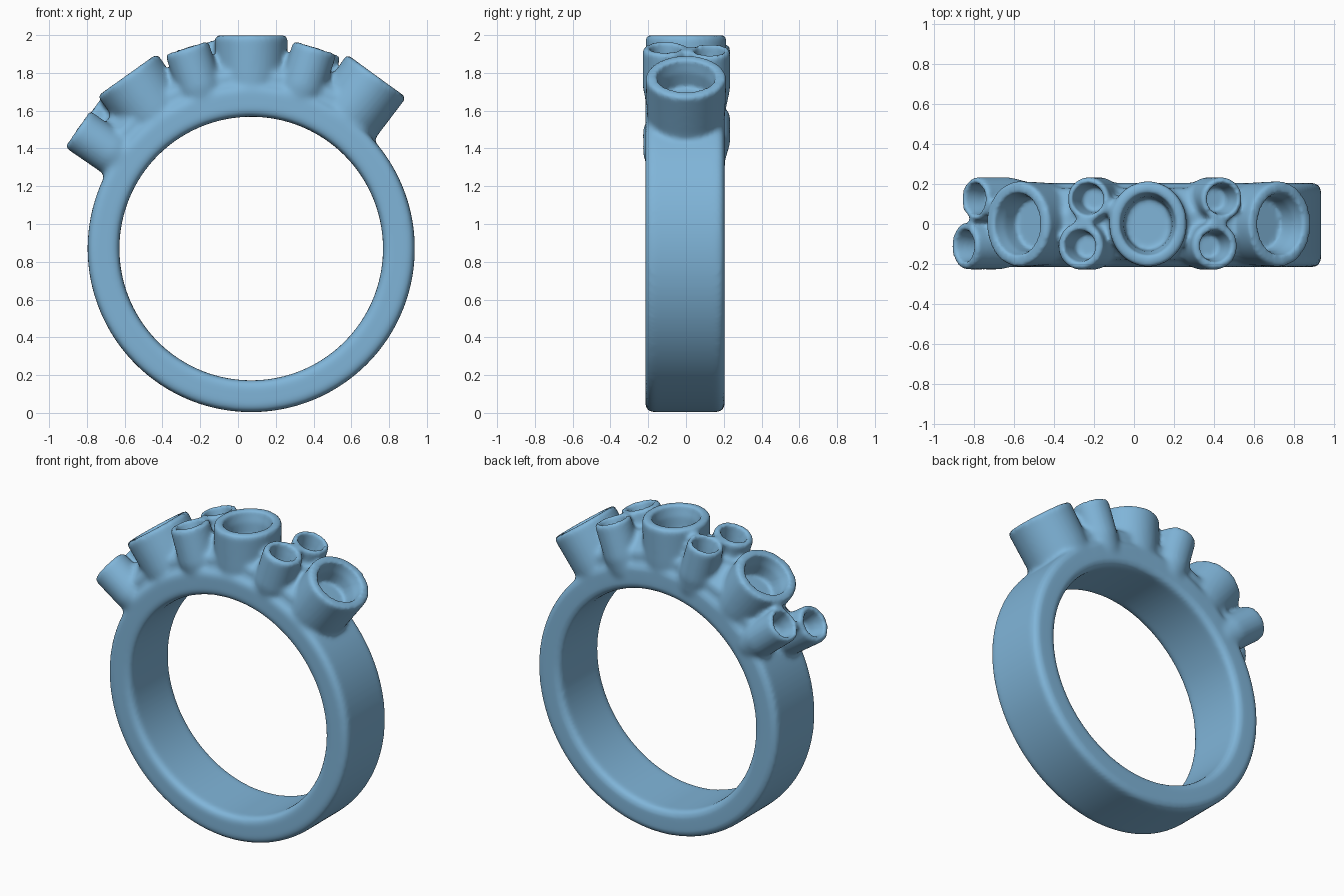
import bpy, bmesh, math
from mathutils import Matrix, Vector

cube = bpy.data.objects.get("Cube")
if cube:
    bpy.data.objects.remove(cube)

CENTRE = Vector((0.07, 0, 0.87))     # middle of the finger hole
INNER, OUTER, TOP = 0.698, 0.866, 1.125

blue = bpy.data.materials.new("soft blue")
blue.use_nodes = True
colour = (0.215, 0.46, 0.69, 1)
blue.diffuse_color = colour
blue.node_tree.nodes["Principled BSDF"].inputs["Base Color"].default_value = colour


def make_object(name, bm):
    bmesh.ops.recalc_face_normals(bm, faces=bm.faces)
    mesh = bpy.data.meshes.new(name)
    bm.to_mesh(mesh)
    bm.free()
    obj = bpy.data.objects.new(name, mesh)
    bpy.context.collection.objects.link(obj)
    return obj


def loft(bm, loops, closed):
    """Skin point loops; either cap the two ends or join last to first."""
    rings = [[bm.verts.new(p) for p in loop] for loop in loops]
    pairs = list(zip(rings, rings[1:]))
    if closed:
        pairs.append((rings[-1], rings[0]))
    else:
        bm.faces.new(rings[0])
        bm.faces.new(rings[-1])
    for a, b in pairs:
        for i in range(len(a)):
            j = (i + 1) % len(a)
            bm.faces.new((a[i], a[j], b[j], b[i]))


def arc_sweep(bm, section, start, end, steps):
    """Sweep (radius, y) points about the finger hole; angles from the top."""
    full = end - start >= 360
    loops = []
    for i in range(steps if full else steps + 1):
        a = math.radians(start + (end - start) * i / steps)
        loops.append([CENTRE + Vector((r * math.sin(a), y, r * math.cos(a)))
                      for r, y in section])
    loft(bm, loops, full)


def tube(bm, angle, y, profile):
    """Oval column pointing outward; profile is (distance, half x, half y)."""
    place = (Matrix.Translation(CENTRE)
             @ Matrix.Rotation(math.radians(angle), 4, 'Y'))
    loops = []
    for d, rx, ry in profile:
        loops.append([place @ Vector((rx * math.cos(t), y + ry * math.sin(t), d))
                      for t in (2 * math.pi * i / 40 for i in range(40))])
    loft(bm, loops, False)


# Setting positions: angle from the top, y, radius
big_settings = (-35.5, 0, 36)
small_settings = [(-51, 0.125, 0.11), (-55.5, -0.11, 0.118),
                  (-15.7, 0.125, 0.11), (-17.8, -0.11, 0.12),
                  (19.5, 0.125, 0.11), (17.6, -0.11, 0.12)]

# Band with softened edges
body = bmesh.new()
b = 0.025
section = [(INNER + b, -0.215), (OUTER - b, -0.215), (OUTER, -0.215 + b),
           (OUTER, 0.205 - b), (OUTER - b, 0.205), (INNER + b, 0.205),
           (INNER, 0.205 - b), (INNER, -0.215 + b)]
arc_sweep(body, section, 0, 360, 128)

# Raised webbing joining the settings
arc_sweep(body, [(0.76, -0.18), (0.93, -0.18), (1.02, -0.06),
                 (1.02, 0.06), (0.93, 0.18), (0.76, 0.18)], -53, 34, 48)

# Columns of the settings, and their sockets
sockets = bmesh.new()
for angle in big_settings:
    tube(body, angle, 0, [(0.78, 0.19, 0.2), (0.9, 0.19, 0.208),
                          (TOP + 0.005, 0.195, 0.215)])
    tube(sockets, angle, 0, [(0.97, 0.115, 0.13), (1.06, 0.122, 0.138),
                             (TOP - 0.02, 0.135, 0.152), (TOP + 0.1, 0.16, 0.18)])
for angle, y, r in small_settings:
    top = TOP - 0.008
    tube(body, angle, y, [(0.79, r, r * 0.8), (0.9, r, r), (top, r, r)])
    tube(sockets, angle, y, [(0.98, 0.062, 0.062), (1.05, 0.07, 0.07),
                             (top - 0.02, 0.078, 0.078), (top + 0.1, 0.1, 0.1)])

ring = make_object("ring", body)
cutter = make_object("socket_cutter", sockets)
cutter.hide_render = True


def blend(name, size, passes):
    remesh = ring.modifiers.new(name + " skin", 'REMESH')
    remesh.mode = 'VOXEL'
    remesh.voxel_size = size
    smooth = ring.modifiers.new(name + " soften", 'SMOOTH')
    smooth.factor = 0.5
    smooth.iterations = passes


# Fuse the parts, sink the sockets, then soften the rims
blend("fuse", 0.014, 6)
cut = ring.modifiers.new("sockets", 'BOOLEAN')
cut.operation = 'DIFFERENCE'
cut.solver = 'EXACT'
cut.object = cutter
blend("finish", 0.012, 4)

# Bake the modifiers and drop the helper
bpy.context.view_layer.update()
graph = bpy.context.evaluated_depsgraph_get()
baked = bpy.data.meshes.new_from_object(ring.evaluated_get(graph))
ring.modifiers.clear()
ring.data = baked
baked.materials.clear()
baked.materials.append(blue)
for face in baked.polygons:
    face.material_index = 0
    face.use_smooth = True
bpy.data.objects.remove(cutter)
